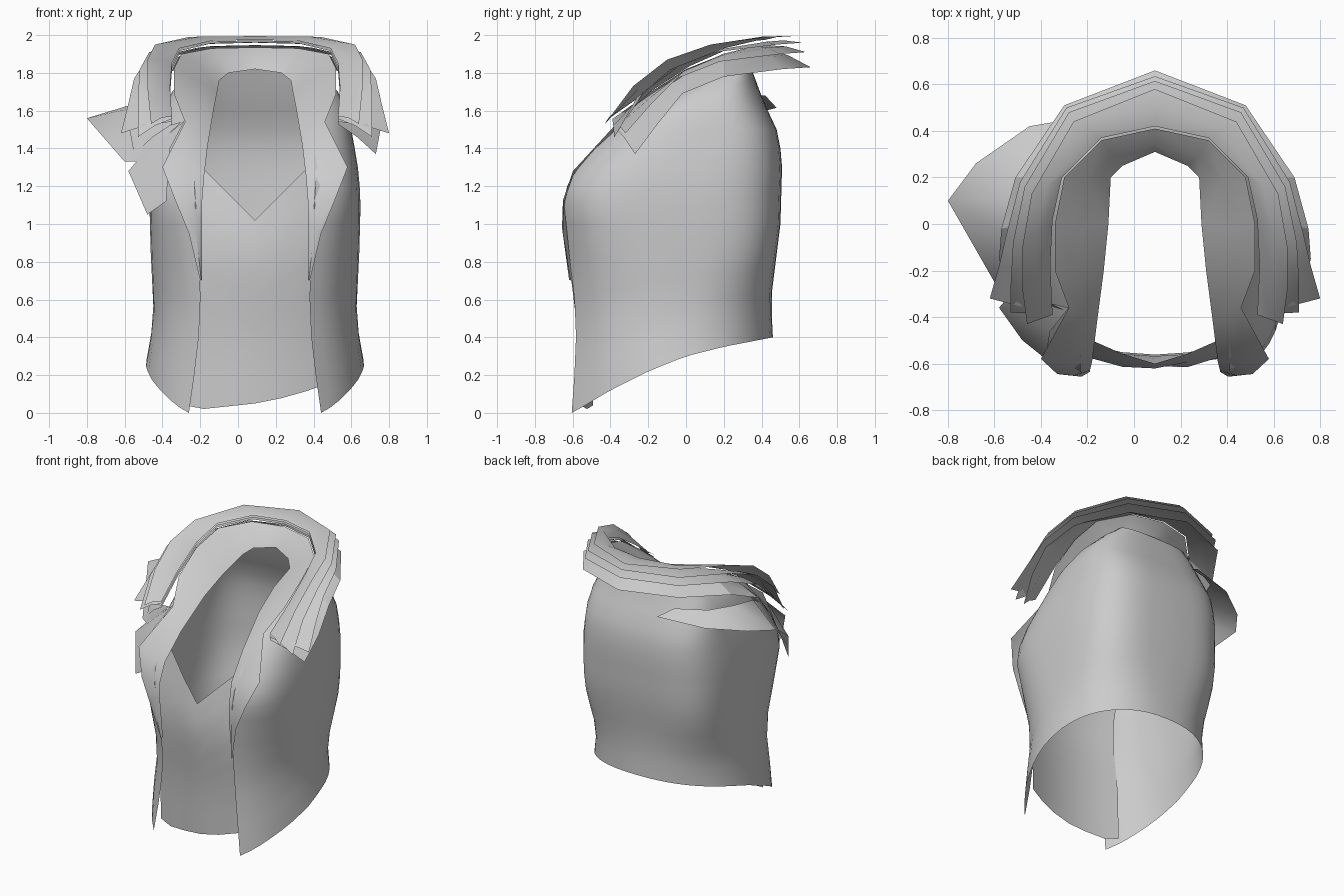
import bpy, math

cube = bpy.data.objects.get("Cube")
if cube:
    bpy.data.objects.remove(cube)

CX = 0.09  # the garment's own centre line

cloth = bpy.data.materials.new("grey cloth")
cloth.use_nodes = True
GREY = (0.6, 0.6, 0.6, 1)
cloth.diffuse_color = GREY
cloth.node_tree.nodes["Principled BSDF"].inputs["Base Color"].default_value = GREY


def curve(table, v):
    """Linear interpolation in a list of (key, value) pairs."""
    if v <= table[0][0]:
        return table[0][1]
    for (a, p), (b, q) in zip(table, table[1:]):
        if v <= b:
            return p + (q - p) * (v - a) / (b - a)
    return table[-1][1]


def sheet(name, rows, mirror=False, shift=CX, smooth=40):
    """Cloth sheet through rows of points, optionally mirrored over the centre line."""
    n = len(rows[0])
    verts = [p for r in rows for p in r]
    faces = [(i * n + j, i * n + j + 1, (i + 1) * n + j + 1, (i + 1) * n + j)
             for i in range(len(rows) - 1) for j in range(n - 1)]
    me = bpy.data.meshes.new(name)
    me.from_pydata(verts, [], faces)
    me.materials.append(cloth)
    ob = bpy.data.objects.new(name, me)
    bpy.context.collection.objects.link(ob)
    ob.location.x = shift
    if mirror:
        m = ob.modifiers.new("mirror", 'MIRROR')
        m.merge_threshold = 0.002
    bpy.ops.object.select_all(action='DESELECT')
    ob.select_set(True)
    bpy.context.view_layer.objects.active = ob
    bpy.ops.object.shade_smooth_by_angle(angle=math.radians(smooth))
    return ob


# Vest body: outline tables by height
HALF = [(0, .58), (.25, .58), (.5, .535), (.9, .555), (1.15, .56), (1.3, .545),
        (1.45, .52), (1.6, .49), (1.7, .44), (1.78, .36), (1.84, .28)]
FRONT = [(0, -.605), (.35, -.58), (.6, -.59), (.85, -.62), (1.1, -.645), (1.2, -.63),
         (1.3, -.57), (1.4, -.48), (1.5, -.37), (1.6, -.23), (1.7, -.06), (1.84, .22)]
BACK = [(.4, .46), (.6, .45), (1, .5), (1.35, .51), (1.5, .48), (1.65, .41), (1.84, .34)]
EDGE = [(0, .35), (.35, .3), (.7, .285), (.9, .3), (1.2, .32), (1.6, .32), (1.7, .31),
        (1.84, .27)]
HEM = [(-.6, 0), (-.4, .12), (-.2, .22), (0, .3), (.2, .35), (.46, .4)]
# Squareness of the front and back corners
FRONT_CORNER = [(0, 2), (.6, 2.2), (.9, 2.8), (1.1, 3.4), (1.4, 3)]
BACK_CORNER = [(.4, 2.3), (.6, 2.6), (.9, 3.5), (1.5, 3.5), (1.7, 2.8)]


def section(z, t):
    """Point at fraction t from the front edge round to the middle of the back."""
    w, f, b = curve(HALF, z), curve(FRONT, z), curve(BACK, z)
    mid = (f + b) / 2
    ratio, k = curve(EDGE, z) / w, curve(FRONT_CORNER, z)
    start = math.asin(ratio ** (k / 2))
    a = start + (math.pi - start) * t
    h = (mid - f) / max(.75, math.cos(start) ** (2 / k))
    if a > math.pi / 2:
        k, h = curve(BACK_CORNER, z), b - mid
    x = w * max(0, math.sin(a)) ** (2 / k)
    y = mid - math.copysign(h * abs(math.cos(a)) ** (2 / k), math.cos(a))
    return x, y


COLS = 20
body = []
for level in (0, .2, .4, .6, .8, 1, 1.1, 1.2, 1.3, 1.4, 1.5, 1.6, 1.7, 1.78, 1.84):
    row = []
    for j in range(COLS + 1):
        z = level
        for _ in range(4):
            x, y = section(z, j / COLS)
            if level < 1:
                hem = curve(HEM, y)
                z = hem + (1 - hem) * level
        row.append((x if j < COLS else 0, y, z))
    body.append(row)
sheet("vest_body", body, mirror=True)

# Lapels running into the standing neck band
inner = [(.28, -.6, .7), (.28, -.635, 1), (.28, -.63, 1.12), (.27, -.59, 1.25),
         (.25, -.43, 1.42), (.22, -.2, 1.6), (.2, 0, 1.7), (.19, .2, 1.76),
         (.14, .25, 1.8), (0, .31, 1.82)]
outer = [(.29, -.61, .7), (.35, -.65, .95), (.42, -.645, 1.12), (.49, -.58, 1.3),
         (.37, -.36, 1.54), (.43, -.2, 1.69), (.43, 0, 1.82), (.39, .2, 1.9),
         (.23, .36, 1.93), (0, .41, 1.935)]
middle = [((a[0] + b[0]) / 2, (a[1] + b[1]) / 2 - .014, (a[2] + b[2]) / 2 + .005)
          for a, b in zip(inner, outer)]
sheet("lapels", [inner, middle, outer], mirror=True)

# Inner front panel with a V neckline and a slanted hem
TOP = [(0, 1.02), (.27, 1.29), (.37, 1.32)]
DEPTH = [(0, -.56), (.4, -.57), (.85, -.625), (1, -.605), (1.3, -.535)]
LOW = [(-.37, .04), (-.28, .02), (0, .05), (.2, .09), (.37, .15)]
panel = []
for i in range(8):
    row = []
    for x in (-.37, -.27, -.14, 0, .14, .27, .37):
        low = curve(LOW, x)
        z = low + (curve(TOP, abs(x)) - low) * i / 7
        row.append((x, curve(DEPTH, z) + .5 * x * x, z))
    panel.append(row)
sheet("front_panel", panel)

# Layered collar: four strips fanning out from one neckline
neck = [(0, .42, 1.975), (.23, .37, 1.97), (.4, .2, 1.93), (.44, .02, 1.85),
        (.45, -.18, 1.72), (.44, -.39, 1.57)]
rims = [
    [(0, .58, 1.99), (.35, .44, 1.99), (.53, .13, 1.95), (.57, -.1, 1.87),
     (.57, -.28, 1.73), (.55, -.43, 1.53)],
    [(0, .615, 1.96), (.37, .48, 1.95), (.56, .16, 1.91), (.61, -.08, 1.82),
     (.62, -.26, 1.67), (.62, -.38, 1.46)],
    [(0, .635, 1.91), (.38, .5, 1.9), (.58, .18, 1.86), (.64, -.05, 1.77),
     (.67, -.18, 1.64), (.71, -.32, 1.48)],
    [(0, .66, 1.83), (.39, .51, 1.82), (.6, .2, 1.78), (.66, -.02, 1.69),
     (.67, -.15, 1.53), (.64, -.27, 1.37)]]
for k, rim in enumerate(rims):
    root = [(x, y, z - .014 * k) for x, y, z in neck]
    crest = [((a[0] + b[0]) / 2, (a[1] + b[1]) / 2, (a[2] + b[2]) / 2 + .012)
             for a, b in zip(root, rim)]
    sheet("collar_layer_%d" % (k + 1), [root, crest, rim], mirror=True, smooth=25)

# Right shoulder flap, flaring out beneath the collar
sheet("right_shoulder_flap", [
    [(-.2, .42, 1.68), (-.4, .31, 1.68), (-.47, .12, 1.66), (-.49, -.08, 1.63),
     (-.44, -.3, 1.5), (-.3, -.37, 1.54)],
    [(-.1, .48, 1.615), (-.45, .42, 1.6), (-.68, .26, 1.58), (-.8, .1, 1.56),
     (-.6, -.25, 1.33), (-.52, -.31, 1.33)]], shift=0, smooth=60)
sheet("right_front_flap", [
    [(-.28, -.36, 1.55), (-.36, -.46, 1.4), (-.38, -.58, 1.12)],
    [(-.53, -.3, 1.34), (-.58, -.36, 1.28), (-.48, -.5, 1.05)]], shift=0)
